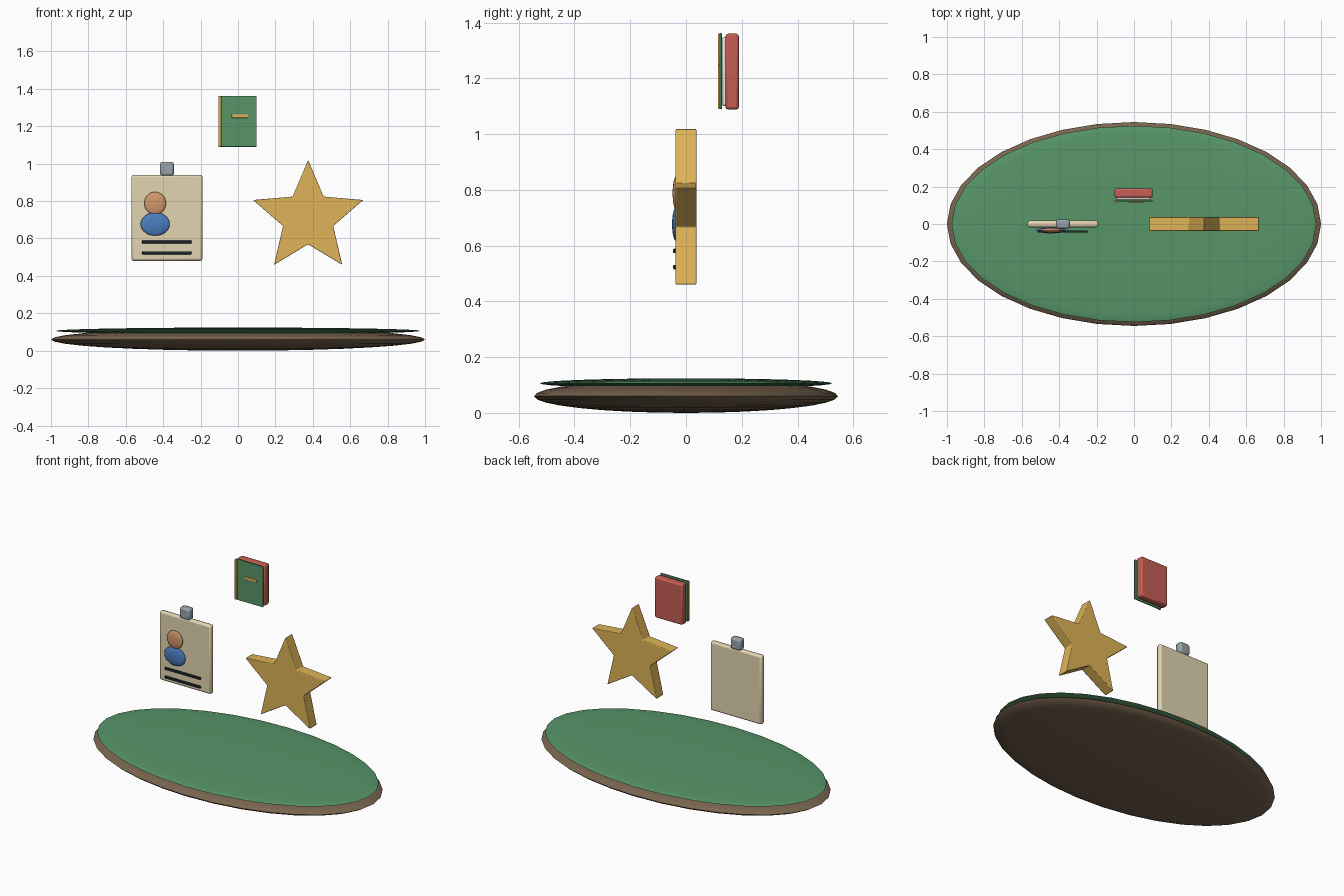
import bpy, bmesh, math

if "Cube" in bpy.data.objects:
    bpy.data.objects.remove(bpy.data.objects["Cube"])

def mat(name, rgb):
    m = bpy.data.materials.new(name)
    m.diffuse_color = (*[(c / 255) ** 2.2 for c in rgb], 1)
    m.use_nodes = True
    m.node_tree.nodes["Principled BSDF"].inputs["Base Color"].default_value = m.diffuse_color
    return m

BROWN = mat("brown", (120, 100, 80))
GREEN = mat("green", (88, 148, 104))
GOLD = mat("gold", (222, 178, 88))
CREAM = mat("cream", (226, 212, 176))
STEEL = mat("steel", (150, 162, 170))
SKIN = mat("skin", (210, 150, 108))
BLUE = mat("blue", (76, 124, 190))
INK = mat("ink", (38, 46, 54))
RED = mat("red", (196, 94, 84))
PAPER = mat("paper", (235, 230, 215))

def finish(o, name, m, bevel=0, segments=2):
    o.name = name
    o.data.materials.append(m)
    if bevel:
        b = o.modifiers.new("bevel", 'BEVEL')
        b.width, b.segments = bevel, segments
    bpy.context.view_layer.objects.active = o
    bpy.ops.object.shade_smooth_by_angle(angle=math.radians(35))
    return o

def ellipsoid(name, loc, radii, m, seg=32, rings=16):
    bpy.ops.mesh.primitive_uv_sphere_add(segments=seg, ring_count=rings, radius=1, location=loc)
    o = bpy.context.object
    o.scale = radii
    bpy.ops.object.transform_apply(location=False, rotation=False, scale=True)
    finish(o, name, m)
    bpy.ops.object.shade_smooth()
    return o

def box(name, x, y, z, m, bevel=0):
    """Box from (min, max) ranges on each axis."""
    r = (x, y, z)
    bpy.ops.mesh.primitive_cube_add(size=1, location=[(a + b) / 2 for a, b in r])
    o = bpy.context.object
    o.scale = [b - a for a, b in r]
    bpy.ops.object.transform_apply(location=False, rotation=False, scale=True)
    return finish(o, name, m, bevel)

# oval base with felt top
ellipsoid("base", (0, 0, 0.06), (1.0, 0.545, 0.06), BROWN)
ellipsoid("felt_top", (0, 0, 0.106), (0.975, 0.525, 0.018), GREEN)

# five-pointed star
bm = bmesh.new()
pts = []
for i in range(10):
    r = 0.31 if i % 2 == 0 else 0.141
    a = math.pi / 2 + i * math.pi / 5
    pts.append(bm.verts.new((r * math.cos(a), -0.038, r * math.sin(a))))
face = bm.faces.new(pts)
ext = bmesh.ops.extrude_face_region(bm, geom=[face])
bmesh.ops.translate(bm, vec=(0, 0.076, 0),
                    verts=[v for v in ext["geom"] if isinstance(v, bmesh.types.BMVert)])
bmesh.ops.recalc_face_normals(bm, faces=bm.faces)
me = bpy.data.meshes.new("star")
bm.to_mesh(me)
bm.free()
star = bpy.data.objects.new("star", me)
bpy.context.collection.objects.link(star)
star.location = (0.375, 0, 0.71)
star.select_set(True)
finish(star, "star", GOLD, 0.004)

# identity card with clip, portrait and two lines
box("card", (-0.57, -0.19), (-0.018, 0.018), (0.48, 0.94), CREAM, 0.012)
box("card_clip", (-0.417, -0.343), (-0.025, 0.025), (0.935, 1.01), STEEL, 0.012)
ellipsoid("portrait_head", (-0.443, -0.034, 0.788), (0.058, 0.014, 0.061), SKIN)
ellipsoid("portrait_body", (-0.443, -0.034, 0.677), (0.078, 0.016, 0.062), BLUE)
for i, z in enumerate((0.581, 0.523)):
    box(f"card_line_{i + 1}", (-0.513, -0.249), (-0.046, -0.034), (z - 0.008, z + 0.008), INK, 0.003)

# book
box("book_back", (-0.105, 0.1), (0.141, 0.19), (1.088, 1.36), RED, 0.01)
box("book_pages", (-0.095, 0.09), (0.129, 0.165), (1.1, 1.348), PAPER, 0.008)
box("book_cover", (-0.104, 0.1), (0.12, 0.129), (1.09, 1.362), GREEN, 0.002)
box("book_spine_band", (-0.105, -0.089), (0.114, 0.121), (1.092, 1.36), GOLD, 0.002)
box("book_label", (-0.035, 0.057), (0.114, 0.121), (1.244, 1.264), GOLD, 0.003)
